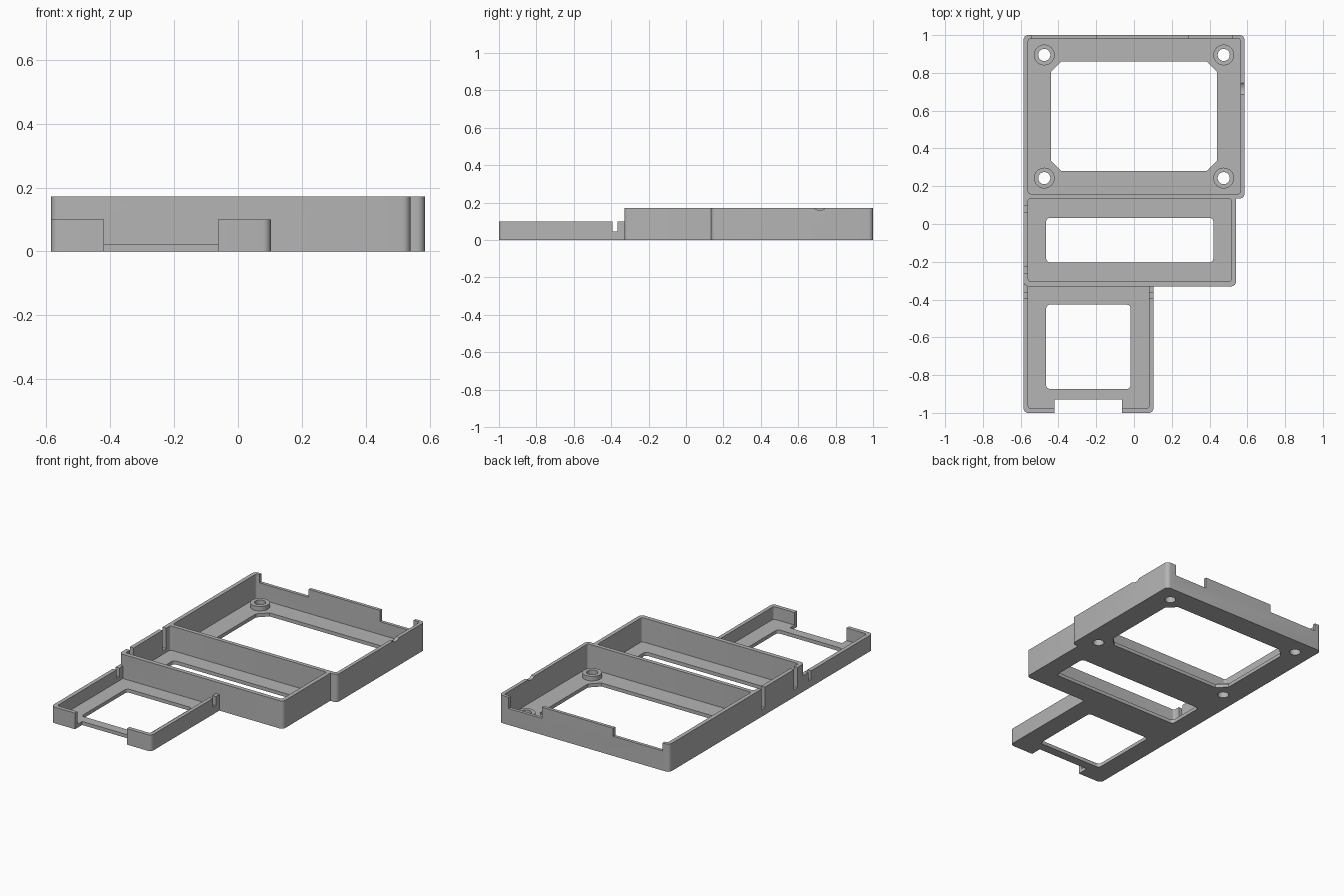
import bpy, bmesh, math
from mathutils import Vector

default = bpy.data.objects.get("Cube")
if default:
    bpy.data.objects.remove(default, do_unlink=True)

grey = bpy.data.materials.new("plain grey")
grey.use_nodes = True
GREY = (0.46, 0.46, 0.46, 1)
grey.diffuse_color = GREY
grey.node_tree.nodes["Principled BSDF"].inputs["Base Color"].default_value = GREY

HIGH, LOW, FLOOR, OVER = 0.172, 0.10, 0.022, 0.3
LEFT, RIGHT, MID_RIGHT, SMALL_RIGHT = -0.585, 0.585, 0.54, 0.103
BACK, STEP, MID_FRONT, FRONT = 1.0, 0.135, -0.33, -1.0


def prism(name, corners, z0, z1, steps=6):
    """Extrude a counter-clockwise outline of (x, y, radius) corners."""
    pts = []
    for i, (x, y, r) in enumerate(corners):
        p = Vector((x, y))
        if r == 0:
            pts.append(p)
            continue
        a = (Vector(corners[i - 1][:2]) - p).normalized() * r
        b = (Vector(corners[(i + 1) % len(corners)][:2]) - p).normalized() * r
        for k in range(steps + 1):
            t = k / steps * math.pi / 2
            pts.append(p + a * (1 - math.sin(t)) + b * (1 - math.cos(t)))
    bm = bmesh.new()
    face = bm.faces.new([bm.verts.new((p.x, p.y, z0)) for p in pts])
    ext = bmesh.ops.extrude_face_region(bm, geom=[face])
    top = [v for v in ext["geom"] if isinstance(v, bmesh.types.BMVert)]
    bmesh.ops.translate(bm, verts=top, vec=(0, 0, z1 - z0))
    bmesh.ops.recalc_face_normals(bm, faces=bm.faces)
    mesh = bpy.data.meshes.new(name)
    bm.to_mesh(mesh)
    bm.free()
    mesh.materials.append(grey)
    obj = bpy.data.objects.new(name, mesh)
    bpy.context.collection.objects.link(obj)
    return obj


def box(name, x0, x1, y0, y1, z0, z1, radii=(0, 0, 0, 0)):
    """Block with radii in order front-min, front-max, back-max, back-min."""
    xy = [(x0, y0), (x1, y0), (x1, y1), (x0, y1)]
    return prism(name, [(*p, r) for p, r in zip(xy, radii)], z0, z1)


def cylinder(name, radius, depth, location, rotation=(0, 0, 0)):
    bpy.ops.mesh.primitive_cylinder_add(vertices=40, radius=radius, depth=depth,
                                        location=location, rotation=rotation)
    obj = bpy.context.object
    obj.name = name
    obj.data.materials.append(grey)
    return obj


def combine(body, tool, operation="DIFFERENCE"):
    tool.hide_render = True
    mod = body.modifiers.new("combine", "BOOLEAN")
    mod.operation, mod.solver, mod.object = operation, "EXACT", tool
    bpy.context.view_layer.objects.active = body
    bpy.ops.object.modifier_apply(modifier=mod.name)
    bpy.data.objects.remove(tool, do_unlink=True)


# Tall outline of the large and middle trays, then the low front tray
R = 0.025
body = prism("frame_tray", [
    (LEFT, MID_FRONT, R), (MID_RIGHT, MID_FRONT, R), (MID_RIGHT, STEP, 0),
    (RIGHT, STEP, R), (RIGHT, BACK, R), (LEFT, BACK, R)], 0, HIGH)
combine(body, box("low_tray", LEFT, SMALL_RIGHT, FRONT, MID_FRONT + 0.028, 0, LOW,
                  (R, R, 0, 0)), "UNION")

# Tray cavities
r = 0.012
combine(body, box("large_cavity", -0.56, 0.563, 0.16, 0.98, FLOOR, OVER, (r,) * 4))
combine(body, box("middle_cavity", -0.56, 0.515, -0.303, STEP, FLOOR, OVER, (r,) * 4))
combine(body, box("low_cavity", -0.56, 0.08, -0.975, MID_FRONT, FLOOR, OVER, (r, r, 0, 0)))

# Floor windows
c = 0.055
x, y0, y1 = 0.44, 0.28, 0.86
combine(body, prism("large_window", [(px, py, 0) for px, py in (
    (-x + c, y0), (x - c, y0), (x, y0 + c), (x, y1 - c),
    (x - c, y1), (-x + c, y1), (-x, y1 - c), (-x, y0 + c))], -0.1, OVER))
combine(body, box("middle_window", -0.465, 0.42, -0.203, 0.032, -0.1, OVER, (0.02,) * 4))
combine(body, box("low_window", -0.465, -0.018, -0.873, -0.427, -0.1, OVER, (0.02,) * 4))

# Screw bosses with through holes
for px in (-0.475, 0.475):
    for py in (0.243, 0.895):
        combine(body, cylinder("boss", 0.055, 0.04, (px, py, 0.03)), "UNION")
        combine(body, cylinder("boss_hole", 0.032, 0.4, (px, py, 0)))

# Openings in the back wall and the front wall
combine(body, box("back_opening_right", -0.54, -0.20, 0.97, 1.1, HIGH - 0.05, OVER))
combine(body, box("back_opening_left", 0.29, 0.52, 0.97, 1.1, HIGH - 0.07, OVER))
combine(body, box("front_opening", -0.42, -0.063, -1.1, -0.93, -0.1, OVER))

# Cable slots in the side walls
for y0, y1 in ((0.06, 0.095), (-0.26, -0.225)):
    combine(body, box("wall_slot", -0.7, -0.55, y0, y1, 0.045, OVER))
for x0, x1 in ((-0.7, -0.55), (0.07, 0.2)):
    combine(body, box("low_slot", x0, x1, -0.393, -0.365, 0.045, OVER))

# Shallow round dip in the side wall
combine(body, cylinder("dip", 0.045, 0.12, (0.6, 0.715, HIGH + 0.033),
                       (0, math.pi / 2, 0)))

# Smooth round corners, sharp edges
bpy.ops.object.select_all(action="DESELECT")
body.select_set(True)
bpy.context.view_layer.objects.active = body
bpy.ops.object.shade_smooth_by_angle(angle=math.radians(30))
